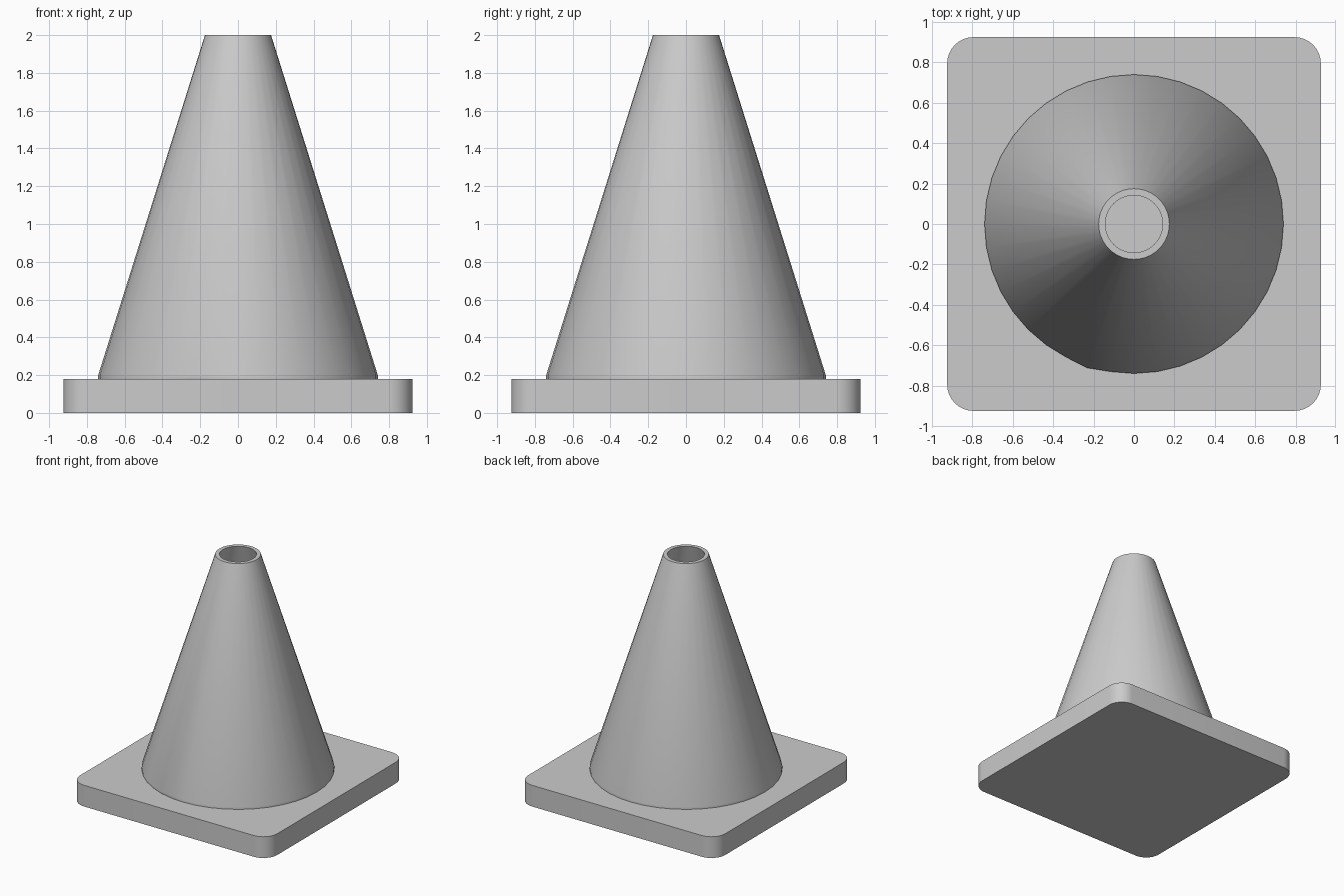
import bpy, bmesh, math

if "Cube" in bpy.data.objects:
    bpy.data.objects.remove(bpy.data.objects["Cube"])

SEGS = 40


def finish(name, bm):
    bmesh.ops.recalc_face_normals(bm, faces=bm.faces)
    mesh = bpy.data.meshes.new(name)
    bm.to_mesh(mesh)
    bm.free()
    obj = bpy.data.objects.new(name, mesh)
    bpy.context.collection.objects.link(obj)
    bpy.ops.object.select_all(action='DESELECT')
    obj.select_set(True)
    bpy.context.view_layer.objects.active = obj
    bpy.ops.object.shade_smooth_by_angle(angle=math.radians(35))
    return obj


# Square base slab with rounded vertical corners
bm = bmesh.new()
bmesh.ops.create_cube(bm, size=1)
for v in bm.verts:
    v.co = (v.co.x * 1.85, v.co.y * 1.85, (v.co.z + 0.5) * 0.18)
upright = [e for e in bm.edges if abs(e.verts[0].co.z - e.verts[1].co.z) > 0.1]
bmesh.ops.bevel(bm, geom=upright, offset=0.13, offset_type='OFFSET',
                segments=8, profile=0.5, affect='EDGES')
finish("base", bm)

# Hollow cone: short collar, tapered outer wall, open rim, inner wall
profile = [(0.74, 0.18), (0.74, 0.20), (0.175, 2.0), (0.142, 2.0), (0.70, 0.18)]
bm = bmesh.new()
rings = []
for r, z in profile:
    rings.append([bm.verts.new((r * math.cos(2 * math.pi * i / SEGS),
                                r * math.sin(2 * math.pi * i / SEGS), z))
                  for i in range(SEGS)])
for k in range(len(rings)):
    a, b = rings[k], rings[(k + 1) % len(rings)]
    for i in range(SEGS):
        j = (i + 1) % SEGS
        bm.faces.new((a[i], a[j], b[j], b[i]))

# Small nick at the front of the cone's lower edge
nick = rings[1][28]
nick.co.x *= 1.012
nick.co.y *= 1.012
finish("cone", bm)
